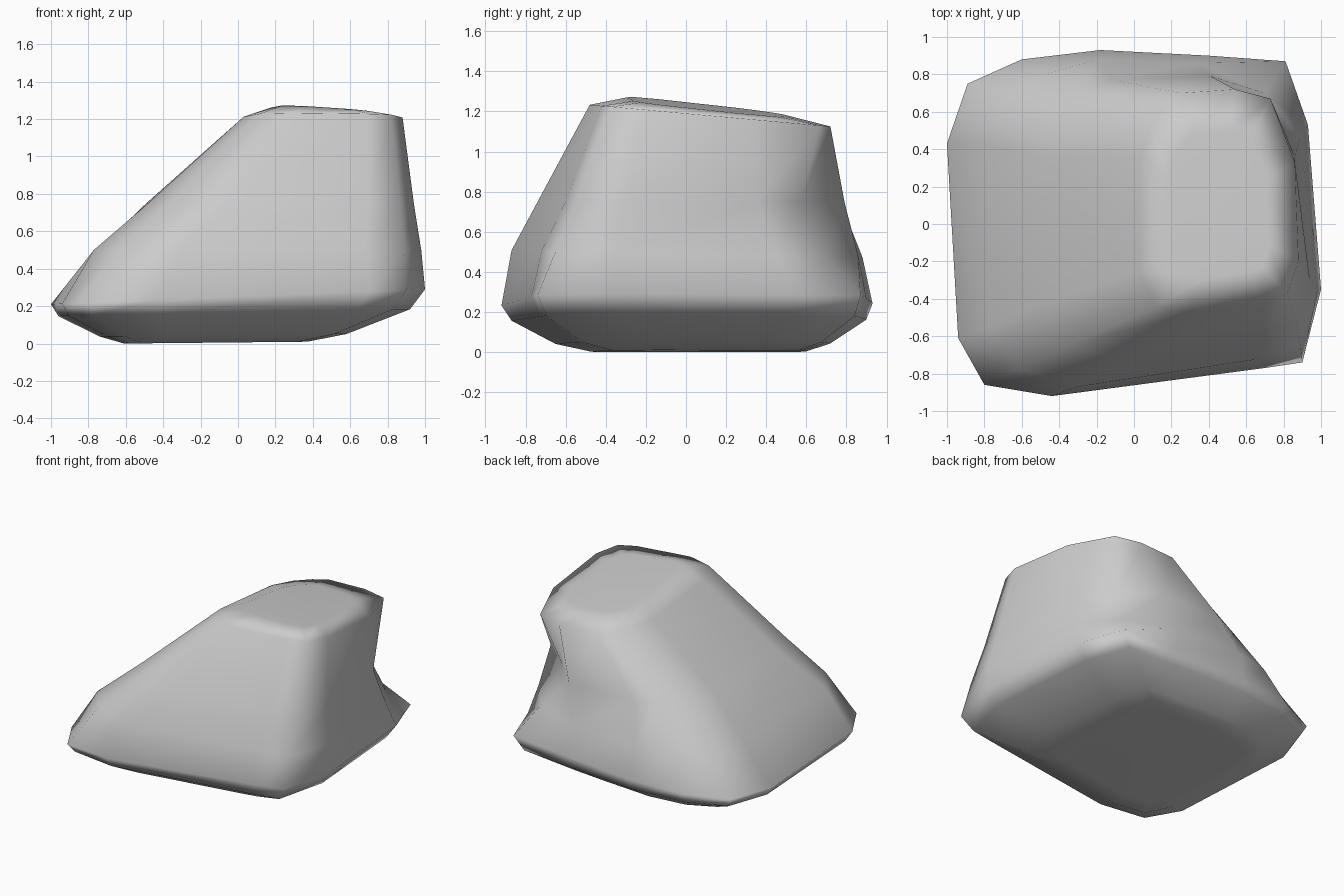
import bpy, bmesh

if "Cube" in bpy.data.objects:
    bpy.data.objects.remove(bpy.data.objects["Cube"])

# Cross-sections: rounded corners front-left, front-right, back-right, back-left
WIDE = [(-.94, -.61), (-.80, -.86), (-.44, -.92), (.70, -.77), (.90, -.74), (1.0, -.35),
        (.93, .53), (.81, .87), (.40, .90), (-.18, .93), (-.60, .88), (-.89, .75), (-1.0, .43)]
SHOULDER = [(-.77, -.55), (-.61, -.77), (-.30, -.87), (.68, -.72), (.89, -.65), (.98, -.36),
            (.89, .46), (.70, .70), (.34, .86), (-.20, .88), (-.48, .80), (-.68, .66), (-.77, .42)]
WAIST = [(-.48, -.42), (-.36, -.65), (-.06, -.74), (.70, -.60), (.87, -.53), (.94, -.30),
         (.86, .36), (.62, .57), (.41, .79), (-.12, .77), (-.27, .70), (-.43, .56), (-.49, .36)]
CROWN = [(.03, -.25), (.12, -.44), (.30, -.48), (.70, -.42), (.82, -.37), (.88, -.20),
         (.86, .33), (.73, .67), (.54, .72), (.25, .70), (.17, .63), (.09, .52), (.03, .35)]


def scaled(ring, sx, sy, cx, cy):
    return [(cx + sx * x, cy + sy * y) for x, y in ring]


# Levels from bottom to top: outline and the plane z = a + b*x + c*y it lies on
LEVELS = [
    (scaled(WIDE, .49, .58, -.12, .06), (.006, .01, 0)),
    (scaled(WIDE, .66, .74, -.08, .03), (.045, .01, 0)),
    (scaled(WIDE, .94, .955, -.02, .01), (.165, .02, 0)),
    (WIDE, (.25, .04, 0)),
    (SHOULDER, (.49, 0, -.02)),
    (WAIST, (.75, 0, 0)),
    (CROWN, (1.19, 0, -.09)),
    (scaled(CROWN, .64, .66, .16, .02), (1.255, -.05, -.11)),
]

# Boulder: skin the levels and close both ends
bm = bmesh.new()
rings = [[bm.verts.new((x, y, a + b * x + c * y)) for x, y in ring]
         for ring, (a, b, c) in LEVELS]
for lower, upper in zip(rings, rings[1:]):
    for i in range(len(lower)):
        j = (i + 1) % len(lower)
        bm.faces.new((lower[i], lower[j], upper[j], upper[i]))
bm.faces.new(rings[0][::-1])
bm.faces.new(rings[-1])
bmesh.ops.recalc_face_normals(bm, faces=bm.faces)
for face in bm.faces:
    face.smooth = True

mesh = bpy.data.meshes.new("boulder")
bm.to_mesh(mesh)
bm.free()
boulder = bpy.data.objects.new("boulder", mesh)
bpy.context.collection.objects.link(boulder)

# Large facets stay flat-looking, edges blend softly
boulder.modifiers.new("soft_facets", 'WEIGHTED_NORMAL').weight = 50
